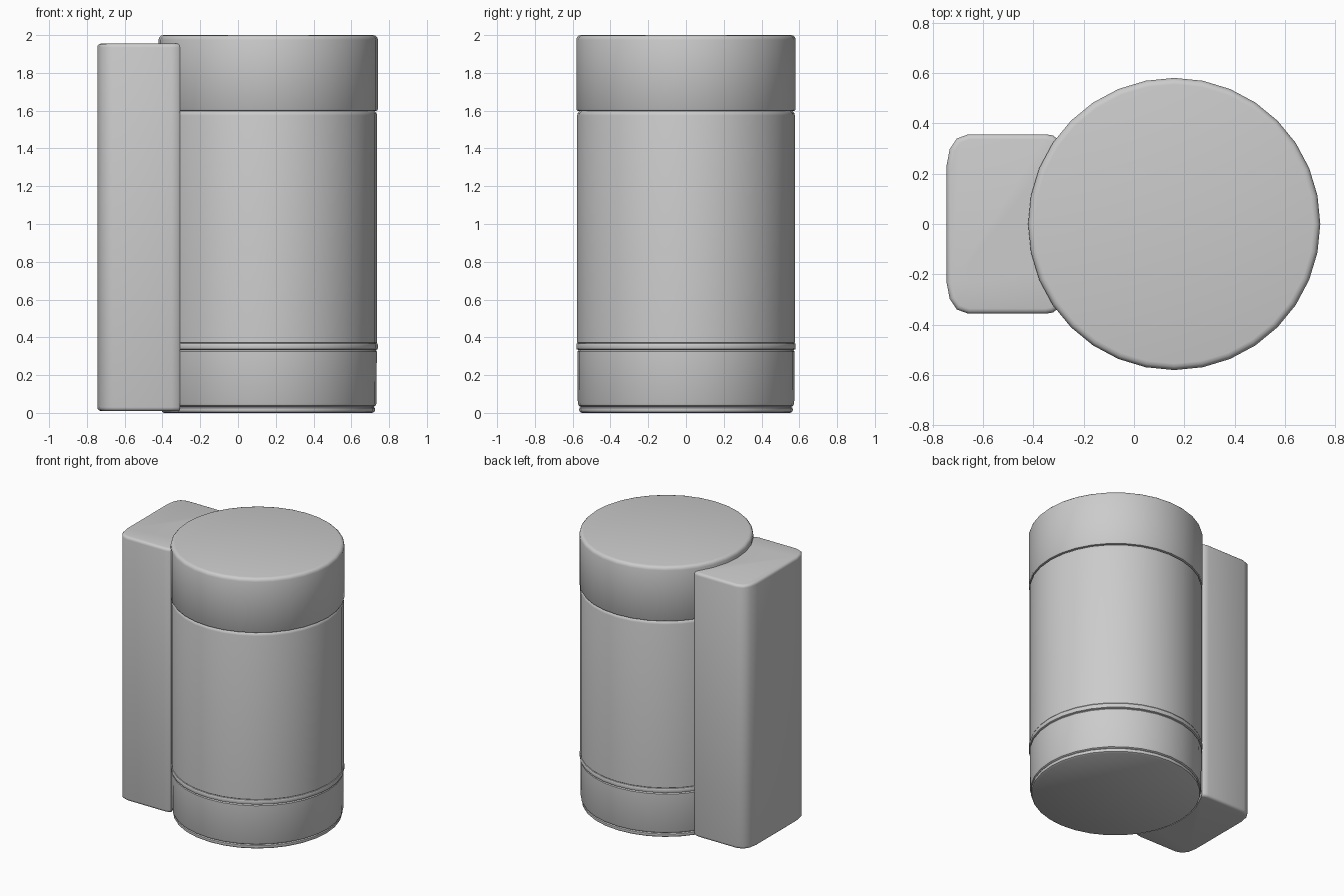
import bpy, bmesh, math

if "Cube" in bpy.data.objects:
    bpy.data.objects.remove(bpy.data.objects["Cube"])

CX = 0.16      # cylinder axis
SIDES = 32


def finish(name, bm, angle=35):
    bmesh.ops.recalc_face_normals(bm, faces=bm.faces)
    mesh = bpy.data.meshes.new(name)
    bm.to_mesh(mesh)
    bm.free()
    obj = bpy.data.objects.new(name, mesh)
    bpy.context.collection.objects.link(obj)
    bpy.ops.object.select_all(action='DESELECT')
    obj.select_set(True)
    bpy.context.view_layer.objects.active = obj
    bpy.ops.object.shade_smooth_by_angle(angle=math.radians(angle))
    return obj


def lathe(name, profile):
    """Closed solid of revolution from (radius, z) points, bottom to top."""
    bm = bmesh.new()
    rings = []
    for r, z in profile:
        rings.append([bm.verts.new((CX + r * math.cos(a), r * math.sin(a), z))
                      for a in (2 * math.pi * i / SIDES for i in range(SIDES))])
    for lo, hi in zip(rings, rings[1:]):
        for i in range(SIDES):
            j = (i + 1) % SIDES
            bm.faces.new((lo[i], lo[j], hi[j], hi[i]))
    bm.faces.new(rings[0])
    bm.faces.new(rings[-1])
    return finish(name, bm)


# Bottom foot, base band, trim ring, main barrel and cap
lathe("foot", [(0.552, 0), (0.562, 0.006), (0.566, 0.015), (0.564, 0.026), (0.555, 0.034)])
lathe("base_band", [(0.555, 0.03), (0.568, 0.038), (0.573, 0.05), (0.575, 0.325), (0.568, 0.335)])
lathe("trim_ring", [(0.568, 0.332), (0.579, 0.337), (0.581, 0.345),
                    (0.581, 0.36), (0.578, 0.367), (0.57, 0.37)])
lathe("barrel", [(0.57, 0.366), (0.576, 0.372), (0.576, 1.575), (0.573, 1.588), (0.56, 1.6)])
lathe("cap", [(0.56, 1.597), (0.576, 1.6), (0.581, 1.608), (0.581, 1.975),
              (0.577, 1.988), (0.568, 1.997), (0.555, 2.0)])

# Side block: rounded outer corners, inner face hollowed to hug the barrel
half = [(-0.745, 0.235), (-0.733, 0.298), (-0.705, 0.34), (-0.658, 0.357),
        (-0.352, 0.357), (-0.322, 0.352), (-0.307, 0.34)]
arc = [(CX + 0.57 * math.cos(math.radians(a)), 0.57 * math.sin(math.radians(a)))
       for a in (149, 160, 170, 180, 190, 200, 211)]
outline = half + arc + [(x, -y) for x, y in reversed(half)]
bm = bmesh.new()
bottom = bm.faces.new([bm.verts.new((x, y, 0.01)) for x, y in outline])
new = bmesh.ops.extrude_face_region(bm, geom=[bottom], use_keep_orig=True)["geom"]
bmesh.ops.translate(bm, vec=(0, 0, 1.945),
                    verts=[g for g in new if isinstance(g, bmesh.types.BMVert)])
bmesh.ops.recalc_face_normals(bm, faces=bm.faces)
rims = [e for e in bm.edges if abs(e.verts[0].co.z - e.verts[1].co.z) < 1e-4]
outer = [e for e in rims if all(abs(math.hypot(v.co.x - CX, v.co.y) - 0.57) > 0.002
                                for v in e.verts)]
bmesh.ops.bevel(bm, geom=outer, offset=0.02, segments=3, profile=0.5,
                affect='EDGES', clamp_overlap=True)
finish("side_block", bm, 40)
